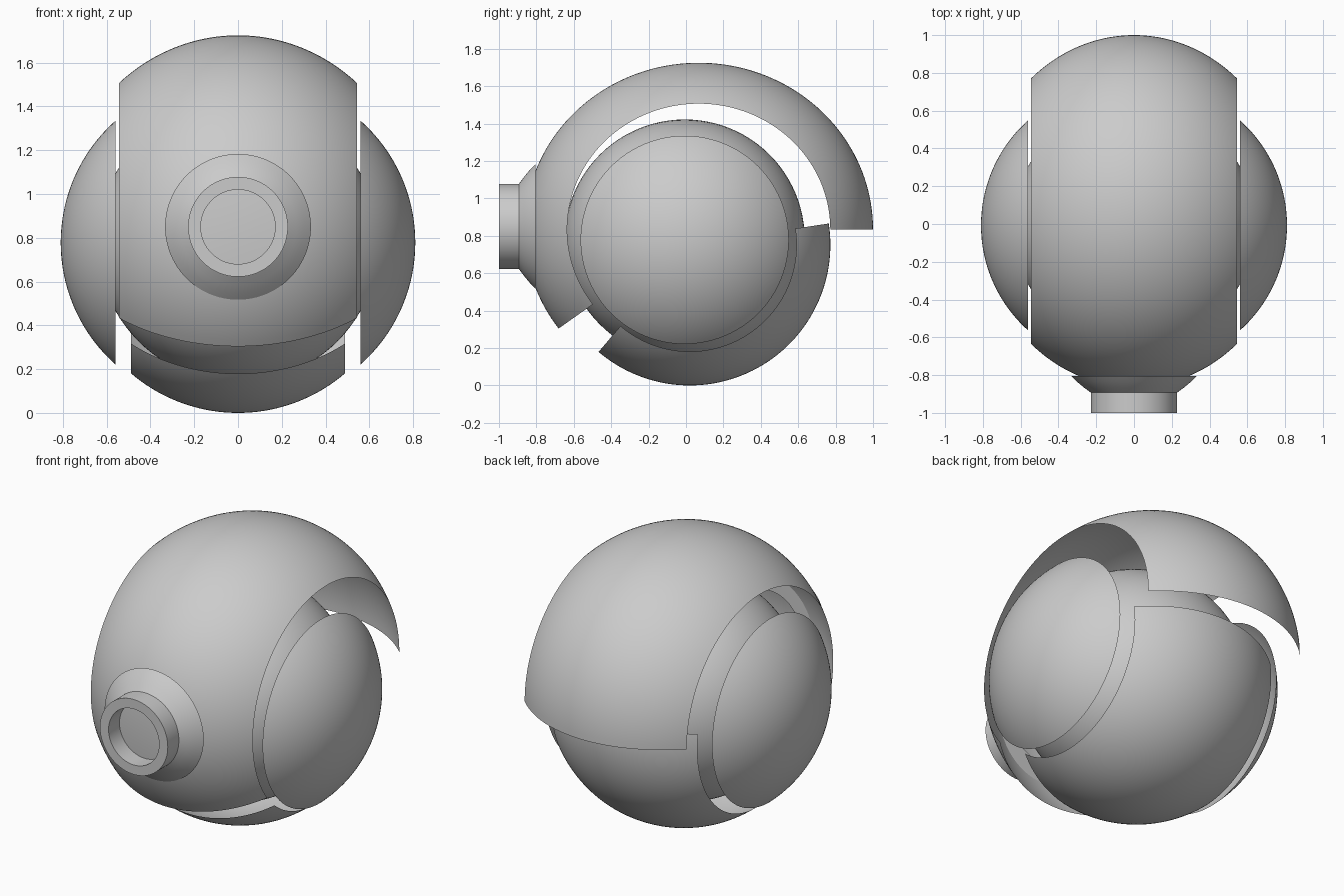
import bpy, bmesh
from math import sin, cos, radians, sqrt, asin

if "Cube" in bpy.data.objects:
    bpy.data.objects.remove(bpy.data.objects["Cube"])


def lathe(name, profile, axis, loc, a0=0, a1=360, scale=(1, 1, 1), steps=96):
    """Sweep (along, radius) points about the X or Y axis from angle a0 to a1."""
    bm = bmesh.new()
    rows = []
    for t, r in profile:
        row = []
        for k in range(steps + 1):
            a = radians(a0 + (a1 - a0) * k / steps)
            p = (t, r * cos(a), r * sin(a)) if axis == 'X' else (r * cos(a), t, r * sin(a))
            row.append(bm.verts.new([c * s + o for c, s, o in zip(p, scale, loc)]))
        rows.append(row)
    for lo, hi in zip(rows, rows[1:]):
        for k in range(steps):
            bm.faces.new((lo[k], lo[k + 1], hi[k + 1], hi[k]))
    bmesh.ops.remove_doubles(bm, verts=bm.verts, dist=1e-5)
    me = bpy.data.meshes.new(name)
    bm.to_mesh(me)
    bm.free()
    ob = bpy.data.objects.new(name, me)
    bpy.context.collection.objects.link(ob)
    bpy.ops.object.select_all(action='DESELECT')
    ob.select_set(True)
    bpy.context.view_layer.objects.active = ob
    bpy.ops.object.shade_smooth_by_angle(angle=radians(30))
    return ob


def arc(radius, x0, x1, n=32):
    """Circle profile between two positions along the axis."""
    b0, b1 = asin(x0 / radius), asin(x1 / radius)
    angles = [b0 + (b1 - b0) * i / n for i in range(n + 1)]
    return [(radius * sin(b), radius * max(cos(b), 0)) for b in angles]


# Inner ball
lathe("core_ball", arc(0.642, -0.642, 0.642, 48), 'X', (0, -0.007, 0.78))

# Large upper shell: thin open band of a stretched sphere
lathe("upper_shell", arc(1, -0.656, 0.656, 48), 'X', (0, 0.068, 0.834),
      0, 216.5, (0.83, 0.932, 0.891))

# Smaller lower shell: thin open band of a sphere
lathe("lower_shell", arc(0.752, -0.49, 0.49, 48), 'X', (0, 0.02, 0.752), -130.4, 8.7)

# Domed side caps, mirrored
cap = lathe("side_caps", arc(0.745, 0.495, 0.745), 'X', (0.065, -0.007, 0.778))
cap.modifiers.new("mirror", 'MIRROR')

# Eye nozzle: flared collar, barrel, rim, bore and lens
collar = [(-0.805, 0.2), (-0.805, 0.333), (-0.835, 0.302), (-0.865, 0.266), (-0.893, 0.228)]
barrel = [(-1.0, 0.228), (-1.0, 0.17), (-0.895, 0.17)]
lathe("eye_nozzle", collar + barrel, 'Y', (0, 0, 0.85))
lathe("eye_lens", [(-0.895, 0.17), (-0.9, 0.1), (-0.902, 0)], 'Y', (0, 0, 0.85))
